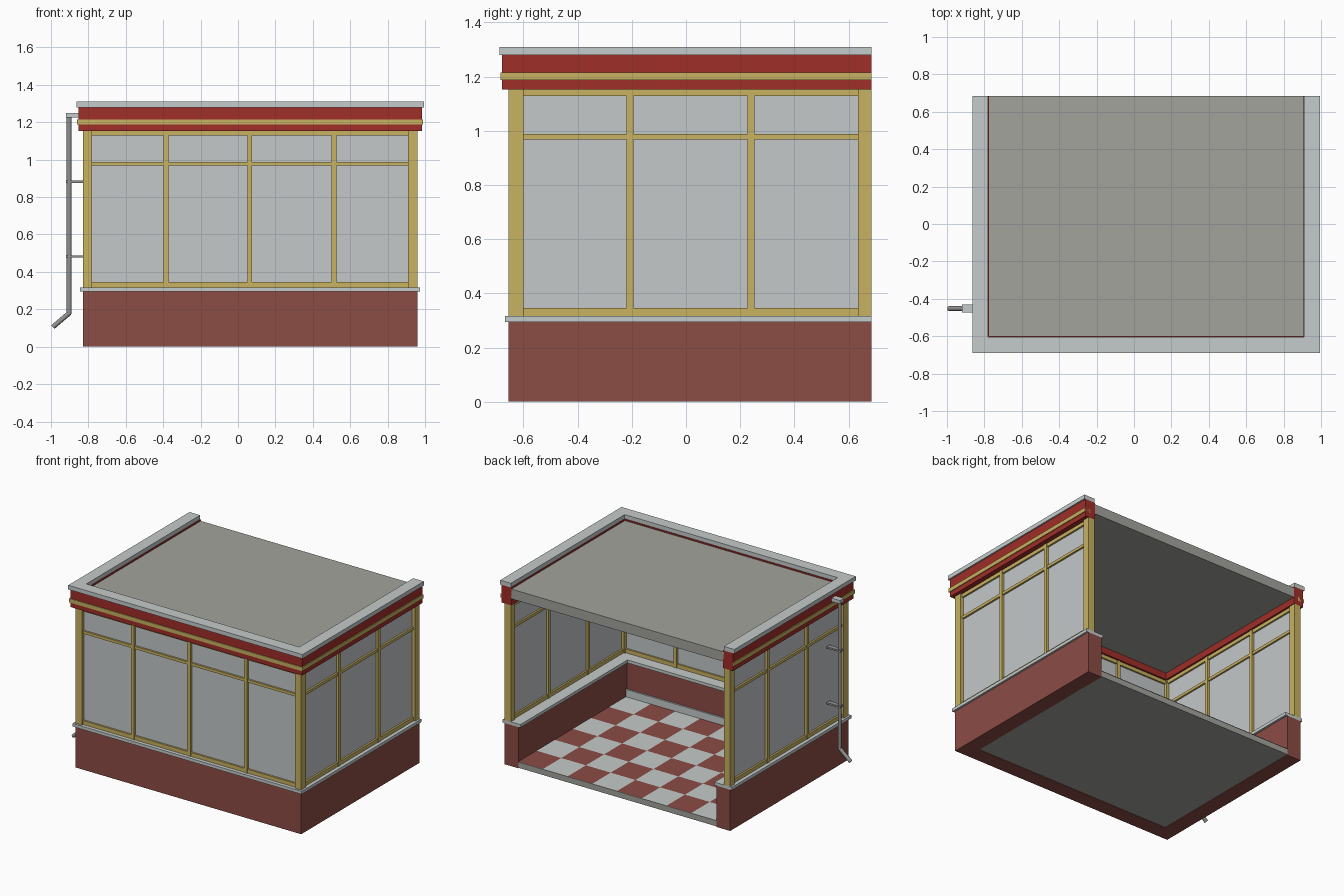
import bpy
import bmesh
from mathutils import Vector

if "Cube" in bpy.data.objects:
    bpy.data.objects.remove(bpy.data.objects["Cube"])


def material(name, r, g, b):
    """Flat material from 0-255 display values."""
    lin = [((c / 255 + 0.055) / 1.055) ** 2.4 for c in (r, g, b)] + [1]
    m = bpy.data.materials.new(name)
    m.use_nodes = True
    m.diffuse_color = lin
    m.node_tree.nodes["Principled BSDF"].inputs["Base Color"].default_value = lin
    return m


BRICK = material("brick red", 140, 76, 69)
RED = material("fascia red", 160, 46, 41)
GOLD = material("gold frame", 200, 178, 98)
STONE = material("pale stone", 197, 204, 203)
GLASS = material("window glass", 196, 200, 201)
ROOF = material("roof grey", 163, 163, 157)
STEEL = material("steel grey", 145, 145, 145)

# Main plan: outer wall faces, and the open back
LEFT, RIGHT, FRONT, BACK = -0.83, 0.96, -0.655, 0.685
MID = (LEFT + RIGHT) / 2


def finish(name, bm, *mats):
    bmesh.ops.recalc_face_normals(bm, faces=bm.faces)
    me = bpy.data.meshes.new(name)
    bm.to_mesh(me)
    bm.free()
    for m in mats:
        me.materials.append(m)
    ob = bpy.data.objects.new(name, me)
    bpy.context.collection.objects.link(ob)
    return ob


def box(name, x, y, z, mat):
    bm = bmesh.new()
    bmesh.ops.create_cube(bm, size=1)
    for v in bm.verts:
        v.co = [s[0] if c < 0 else s[1] for c, s in zip(v.co, (x, y, z))]
    return finish(name, bm, mat)


def u_band(name, out, inside, z0, z1, mat):
    """U-shaped prism round the three closed sides, measured from the wall face."""
    def arm(d):
        return [(LEFT - d, BACK), (LEFT - d, FRONT - d), (RIGHT + d, FRONT - d), (RIGHT + d, BACK)]
    bm = bmesh.new()
    pts = arm(out) + arm(-inside)[::-1]
    face = bm.faces.new([bm.verts.new((x, y, z0)) for x, y in pts])
    top = bmesh.ops.extrude_face_region(bm, geom=[face])["geom"]
    bmesh.ops.translate(bm, vec=(0, 0, z1 - z0), verts=[g for g in top if isinstance(g, bmesh.types.BMVert)])
    return finish(name, bm, mat)


def tube(name, a, b, radius, mat, sides=8):
    a, b = Vector(a), Vector(b)
    bm = bmesh.new()
    bmesh.ops.create_cone(bm, cap_ends=True, segments=sides, radius1=radius, radius2=radius, depth=(b - a).length)
    turn = (b - a).to_track_quat("Z", "Y")
    for v in bm.verts:
        v.co = turn @ v.co + (a + b) / 2
    ob = finish(name, bm, mat)
    for p in ob.data.polygons:
        p.use_smooth = len(p.vertices) == 4
    return ob


# Low wall, sill, fascia, gold strip and parapet cap
u_band("low_wall", 0, 0.11, 0, 0.295, BRICK)
u_band("sill", 0.014, 0.125, 0.295, 0.317, STONE)
u_band("fascia", 0.024, 0.055, 1.153, 1.28, RED)
u_band("fascia_strip", 0.03, 0.02, 1.187, 1.215, GOLD)
u_band("parapet_cap", 0.034, 0.05, 1.28, 1.31, STONE)

# Roof slab
box("roof_slab", (LEFT + 0.05, RIGHT - 0.05), (FRONT + 0.05, BACK), (1.2, 1.27), ROOF)

# Floor slab, skirting and checkered tiles
FX, FY = (LEFT + 0.11, RIGHT - 0.11), (FRONT + 0.11, BACK)
box("floor_slab", FX, FY, (0.004, 0.045), ROOF)
box("front_skirting", FX, (FY[0], FY[0] + 0.012), (0.045, 0.1), STONE)
bm = bmesh.new()
COLS, ROWS = 8, 6
sx, sy = (FX[1] - FX[0]) / COLS, (FY[1] - FY[0]) / ROWS
for i in range(COLS):
    for j in range(ROWS):
        x, y = FX[0] + i * sx, FY[0] + j * sy
        f = bm.faces.new([bm.verts.new((x + a * sx, y + b * sy, 0.048))
                          for a, b in ((0, 0), (1, 0), (1, 1), (0, 1))])
        f.material_index = (i + j) % 2
finish("floor_tiles", bm, BRICK, STONE)

# Corner posts
for side, x in (("right", LEFT), ("left", RIGHT - 0.05)):
    box("front_post_" + side, (x, x + 0.05), (FRONT, FRONT + 0.055), (0.317, 1.153), GOLD)
    box("back_post_" + side, (x, x + 0.05), (BACK - 0.05, BACK), (0.317, 1.153), GOLD)


def window_wall(name, start, end, mullions, place):
    """Glass, rails and mullions; place maps (along, depth) to x and y ranges."""
    span, depth = (start, end), (0.012, 0.042)
    box(name + "_glass", *place(span, (0.025, 0.03)), (0.317, 1.153), GLASS)
    rails = {"bottom": (0.317, 0.345), "middle": (0.968, 0.988), "top": (1.128, 1.153)}
    for label, z in rails.items():
        box(name + "_rail_" + label, *place(span, depth), z, GOLD)
    for n, m in enumerate(mullions):
        box(f"{name}_mullion_{n + 1}", *place((m - 0.0125, m + 0.0125), (0.008, 0.046)), (0.317, 1.153), GOLD)


window_wall("front_window", LEFT + 0.05, RIGHT - 0.05, (-0.385, 0.063, 0.513),
            lambda a, d: (a, (FRONT + d[0], FRONT + d[1])))
window_wall("left_window", FRONT + 0.055, BACK - 0.05, (-0.207, 0.24),
            lambda a, d: ((RIGHT - d[1], RIGHT - d[0]), a))
window_wall("right_window", FRONT + 0.055, BACK - 0.05, (-0.207, 0.24),
            lambda a, d: ((LEFT + d[0], LEFT + d[1]), a))

# Drainpipe with outlet box, wall brackets and angled foot
PX, PY = -0.903, -0.452
box("drain_outlet", (-0.92, LEFT - 0.02), (PY - 0.022, PY + 0.022), (1.225, 1.25), STONE)
tube("drainpipe", (PX, PY, 0.175), (PX, PY, 1.23), 0.013, STEEL)
tube("drain_foot", (PX + 0.004, PY, 0.182), (-0.99, PY, 0.105), 0.013, STEEL)
for n, z in enumerate((0.482, 0.882)):
    box(f"pipe_bracket_{n + 1}", (-0.92, LEFT + 0.02), (PY - 0.017, PY + 0.017), (z - 0.006, z + 0.006), STEEL)
